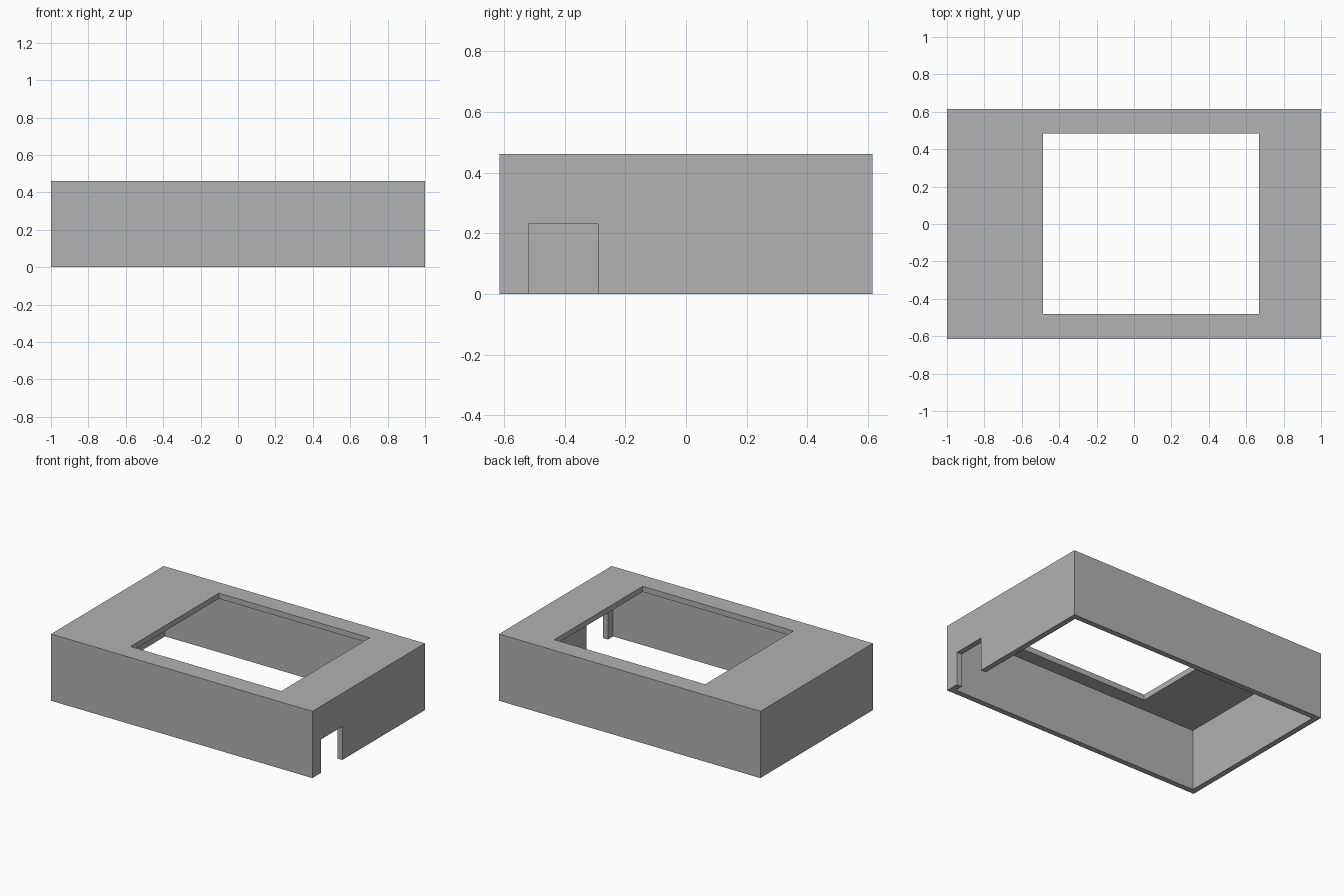
import bpy

default_cube = bpy.data.objects.get("Cube")
if default_cube:
    bpy.data.objects.remove(default_cube, do_unlink=True)

# Overall size and wall thickness
LENGTH, WIDTH, HEIGHT = 2.0, 1.231, 0.4615
WALL = 0.0385
HX, HY = LENGTH / 2, WIDTH / 2

grey = bpy.data.materials.new("plain grey")
grey.use_nodes = True
colour = (0.445, 0.445, 0.445, 1)
grey.diffuse_color = colour
grey.node_tree.nodes["Principled BSDF"].inputs["Base Color"].default_value = colour


def box(name, low, high):
    """Axis-aligned box between two corners."""
    bpy.ops.mesh.primitive_cube_add(size=1)
    obj = bpy.context.object
    obj.name = name
    for v in obj.data.vertices:
        v.co = [lo + (c + 0.5) * (hi - lo) for c, lo, hi in zip(v.co, low, high)]
    return obj


def cut(target, cutter):
    """Subtract the cutter from the target, then discard it."""
    cutter.hide_render = True
    mod = target.modifiers.new(cutter.name, "BOOLEAN")
    mod.operation = "DIFFERENCE"
    mod.solver = "EXACT"
    mod.object = cutter
    bpy.context.view_layer.objects.active = target
    bpy.ops.object.modifier_apply(modifier=mod.name)
    bpy.data.objects.remove(cutter, do_unlink=True)


# Open-bottomed case shell
case = box("case_shell", (-HX, -HY, 0), (HX, HY, HEIGHT))
cut(case, box("cavity", (WALL - HX, WALL - HY, -0.1),
              (HX - WALL, HY - WALL, HEIGHT - WALL)))

# Display window through the top panel
cut(case, box("window", (-0.486, -0.481, HEIGHT - 0.1), (0.668, 0.485, HEIGHT + 0.1)))

# Cable notch in the left (+x) wall
cut(case, box("notch", (HX - 0.1, -0.519, -0.1), (HX + 0.1, -0.288, 0.231)))

case.data.materials.clear()
case.data.materials.append(grey)
